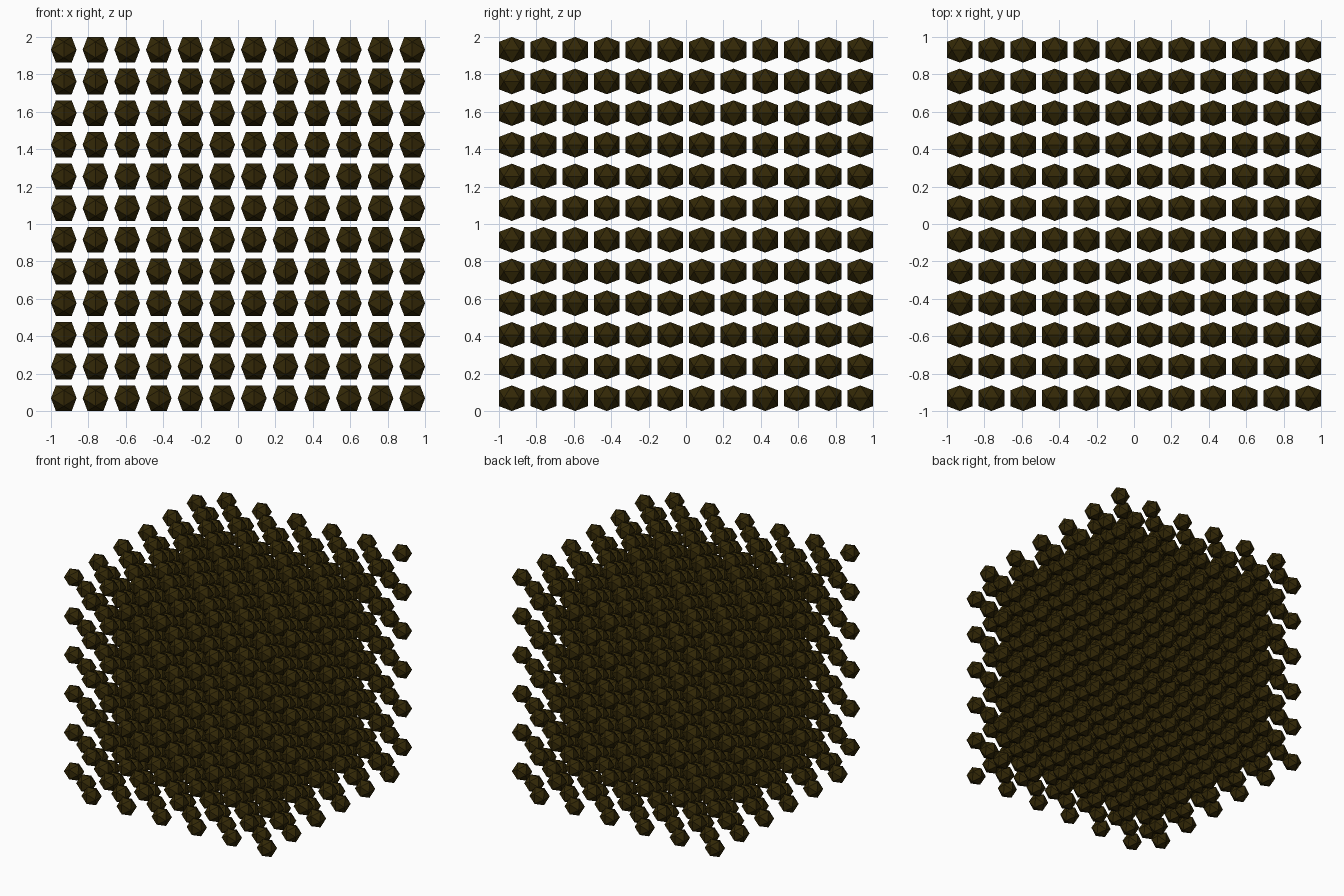
import bpy, bmesh
from itertools import product
from mathutils import Vector

if "Cube" in bpy.data.objects:
    bpy.data.objects.remove(bpy.data.objects["Cube"])

COUNT = 12                     # lattice layers along each axis
SIZE = 0.137                   # width of one solid
STEP = (2 - SIZE) / (COUNT - 1)
PHI = (1 + 5 ** 0.5) / 2
s = SIZE / 2 / PHI


def add_icosahedron(bm, centre):
    """Edge-aligned icosahedron: hull of three golden rectangles."""
    verts = []
    for a, b in product((-1, 1), repeat=2):
        for p in ((PHI * a, b, 0), (0, PHI * a, b), (b, 0, PHI * a)):
            verts.append(bm.verts.new(Vector(p) * s + Vector(centre) * STEP))
    bmesh.ops.convex_hull(bm, input=verts)


# Unit cell: alternate corners of a 2 x 2 x 2 block (checkerboard packing)
bm = bmesh.new()
for cell in product((0, 1), repeat=3):
    if sum(cell) % 2:
        add_icosahedron(bm, cell)
bmesh.ops.recalc_face_normals(bm, faces=bm.faces[:])
mesh = bpy.data.meshes.new("icosahedron_lattice")
bm.to_mesh(mesh)
bm.free()

lattice = bpy.data.objects.new("icosahedron_lattice", mesh)
bpy.context.collection.objects.link(lattice)
lattice.location = (-1 + SIZE / 2, -1 + SIZE / 2, SIZE / 2)

# Repeat the cell along x, y and z
for axis in range(3):
    arr = lattice.modifiers.new("repeat_" + "xyz"[axis], 'ARRAY')
    arr.count = COUNT // 2
    arr.use_relative_offset = False
    arr.use_constant_offset = True
    offset = [0, 0, 0]
    offset[axis] = 2 * STEP
    arr.constant_offset_displace = offset

# Dark brown
mat = bpy.data.materials.new("dark_brown")
mat.diffuse_color = (0.033, 0.021, 0.002, 1)
mat.use_nodes = True
mat.node_tree.nodes["Principled BSDF"].inputs["Base Color"].default_value = mat.diffuse_color
mesh.materials.append(mat)
